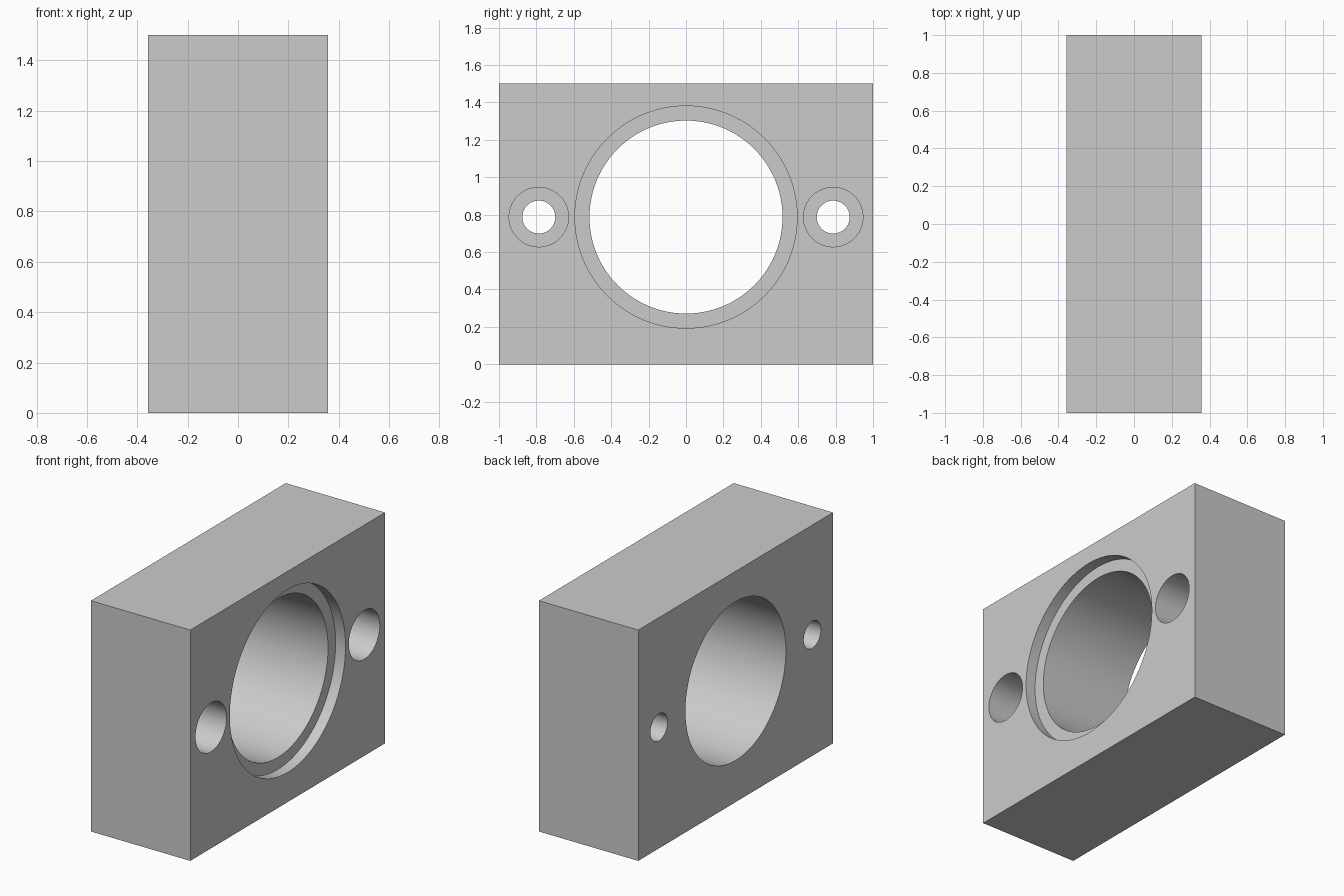
import bpy
import math

if "Cube" in bpy.data.objects:
    bpy.data.objects.remove(bpy.data.objects["Cube"])

THICK, WIDTH, HEIGHT = 0.714, 2.0, 1.5
HALF = THICK / 2
AXIS_Z = 0.787       # height of all hole axes
BOLT_Y = 0.787       # sideways offset of the bolt holes

# Plain grey material
grey = bpy.data.materials.new("plain grey")
grey.use_nodes = True
colour = (0.6, 0.6, 0.6, 1)
grey.diffuse_color = colour
grey.node_tree.nodes["Principled BSDF"].inputs["Base Color"].default_value = colour

# Solid block
bpy.ops.mesh.primitive_cube_add(size=1, location=(0, 0, HEIGHT / 2))
block = bpy.context.object
block.name = "housing_block"
block.scale = (THICK, WIDTH, HEIGHT)
bpy.ops.object.transform_apply(location=False, rotation=False, scale=True)
block.data.materials.append(grey)


def drill(name, y, radius, depth):
    """Cut a round hole into the +x face, to the given depth."""
    overshoot = 0.1
    bpy.ops.mesh.primitive_cylinder_add(
        vertices=96, radius=radius, depth=depth + overshoot,
        location=(HALF + (overshoot - depth) / 2, y, AXIS_Z),
        rotation=(0, math.pi / 2, 0))
    cutter = bpy.context.object
    cutter.name = name
    cutter.hide_render = True
    cutter.data.materials.append(grey)
    bpy.context.view_layer.objects.active = block
    cut = block.modifiers.new(name, 'BOOLEAN')
    cut.operation = 'DIFFERENCE'
    cut.solver = 'EXACT'
    cut.object = cutter
    bpy.ops.object.modifier_apply(modifier=cut.name)
    bpy.data.objects.remove(cutter)


THROUGH = THICK + 0.1

# Central bore with its shallow seat
drill("bore", 0, 0.516, THROUGH)
drill("bore_seat", 0, 0.594, 0.071)

# Counterbored bolt holes on both sides
for side in (-1, 1):
    drill("bolt_hole", side * BOLT_Y, 0.088, THROUGH)
    drill("bolt_counterbore", side * BOLT_Y, 0.159, 0.43)

# Smooth bores, sharp edges
bpy.ops.object.select_all(action='DESELECT')
block.select_set(True)
bpy.context.view_layer.objects.active = block
bpy.ops.object.shade_smooth_by_angle(angle=math.radians(30))
